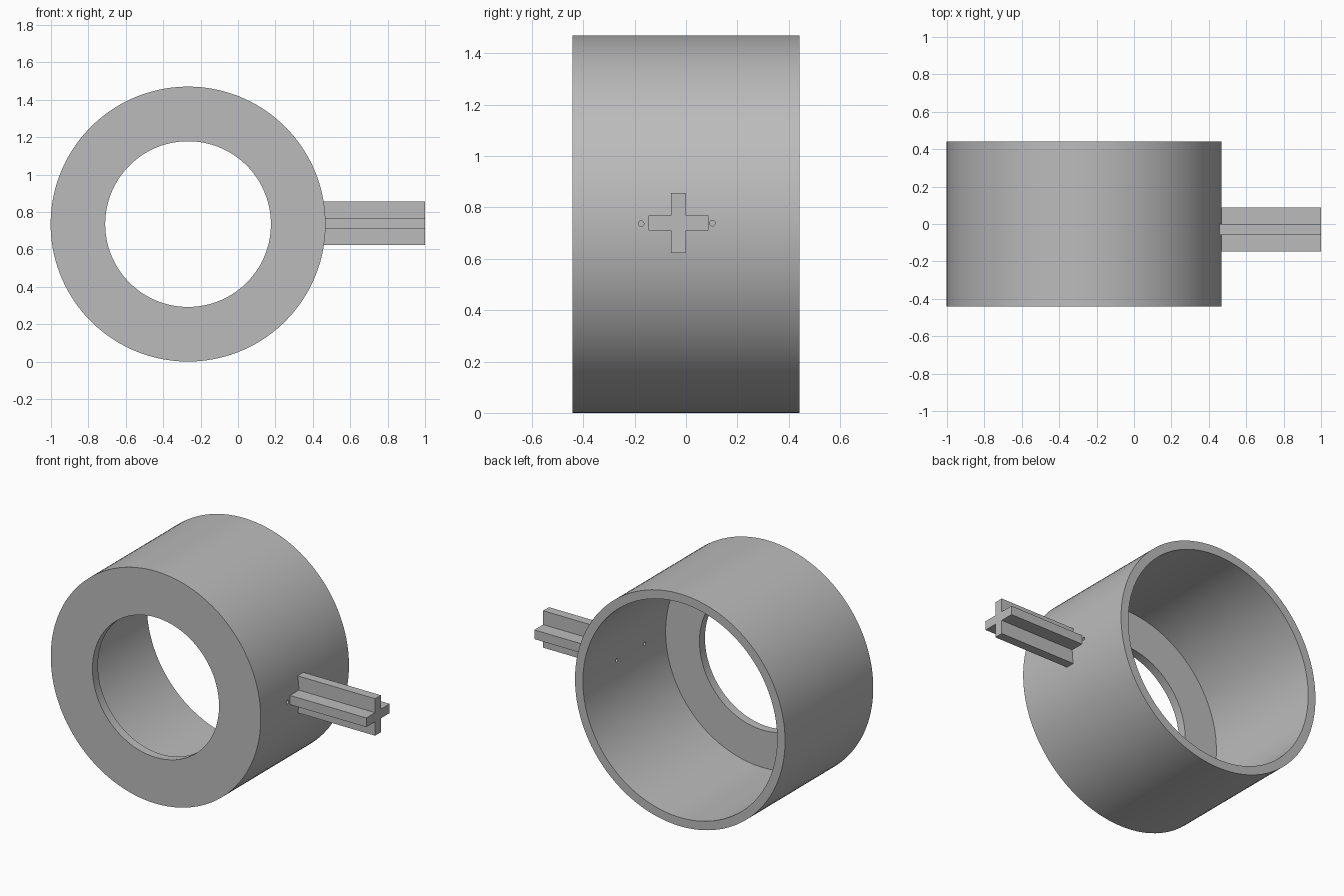
import bpy, bmesh, math

if "Cube" in bpy.data.objects:
    bpy.data.objects.remove(bpy.data.objects["Cube"])

CX, CZ, SEGMENTS = -0.267, 0.735, 128

grey = bpy.data.materials.new("grey")
grey.diffuse_color = (0.5, 0.5, 0.5, 1)
grey.use_nodes = True
grey.node_tree.nodes["Principled BSDF"].inputs["Base Color"].default_value = grey.diffuse_color


def make_object(name, bm):
    bmesh.ops.recalc_face_normals(bm, faces=bm.faces)
    mesh = bpy.data.meshes.new(name)
    bm.to_mesh(mesh)
    bm.free()
    mesh.materials.append(grey)
    obj = bpy.data.objects.new(name, mesh)
    bpy.context.collection.objects.link(obj)
    return obj


def lathe(name, profile):
    """Revolve a closed (radius, y) profile around the y axis of the cup."""
    bm = bmesh.new()
    rings = []
    for i in range(SEGMENTS):
        a = 2 * math.pi * (i + 0.5) / SEGMENTS
        rings.append([bm.verts.new((CX + r * math.cos(a), y, CZ + r * math.sin(a)))
                      for r, y in profile])
    n = len(profile)
    for i in range(SEGMENTS):
        a, b = rings[i], rings[(i + 1) % SEGMENTS]
        for j in range(n):
            k = (j + 1) % n
            bm.faces.new((a[j], a[k], b[k], b[j]))
    return make_object(name, bm)


def extrude_x(name, outline, x0, x1):
    """Extrude a (y, z) outline along x."""
    bm = bmesh.new()
    face = bm.faces.new([bm.verts.new((x0, y, z)) for y, z in outline])
    ext = bmesh.ops.extrude_face_region(bm, geom=[face])["geom"]
    bmesh.ops.translate(bm, vec=(x1 - x0, 0, 0),
                        verts=[v for v in ext if isinstance(v, bmesh.types.BMVert)])
    return make_object(name, bm)


# Open-backed cup with a thin front plate and a large round opening
cup = lathe("ring_housing", [(0.443, -0.441), (0.735, -0.441), (0.735, 0.441),
                             (0.68, 0.441), (0.68, -0.386), (0.443, -0.386)])

# Two pin holes through the wall, either side of the stem
for i, (hy, hz) in enumerate([(-0.175, 0.737), (0.103, 0.739)]):
    circle = [(hy + 0.011 * math.cos(t * math.pi / 8), hz + 0.011 * math.sin(t * math.pi / 8))
              for t in range(16)]
    cutter = extrude_x(f"pin_hole_cutter_{i + 1}", circle, 0.3, 0.6)
    cutter.hide_render = True
    cutter.hide_set(True)
    mod = cup.modifiers.new("pin_hole", "BOOLEAN")
    mod.operation, mod.solver, mod.object = "DIFFERENCE", "EXACT", cutter
    bpy.context.view_layer.objects.active = cup
    bpy.ops.object.modifier_apply(modifier=mod.name)

bpy.ops.object.select_all(action="DESELECT")
cup.select_set(True)
bpy.context.view_layer.objects.active = cup
bpy.ops.object.shade_smooth_by_angle(angle=math.radians(30))

# Cross-shaped stem on the right side
L, T, SY, SZ = 0.117, 0.029, -0.029, 0.739
cross = [(T, T), (T, L), (-T, L), (-T, T), (-L, T), (-L, -T),
         (-T, -T), (-T, -L), (T, -L), (T, -T), (L, -T), (L, T)]
extrude_x("cross_stem", [(SY + y, SZ + z) for y, z in cross], 0.445, 1.0)
